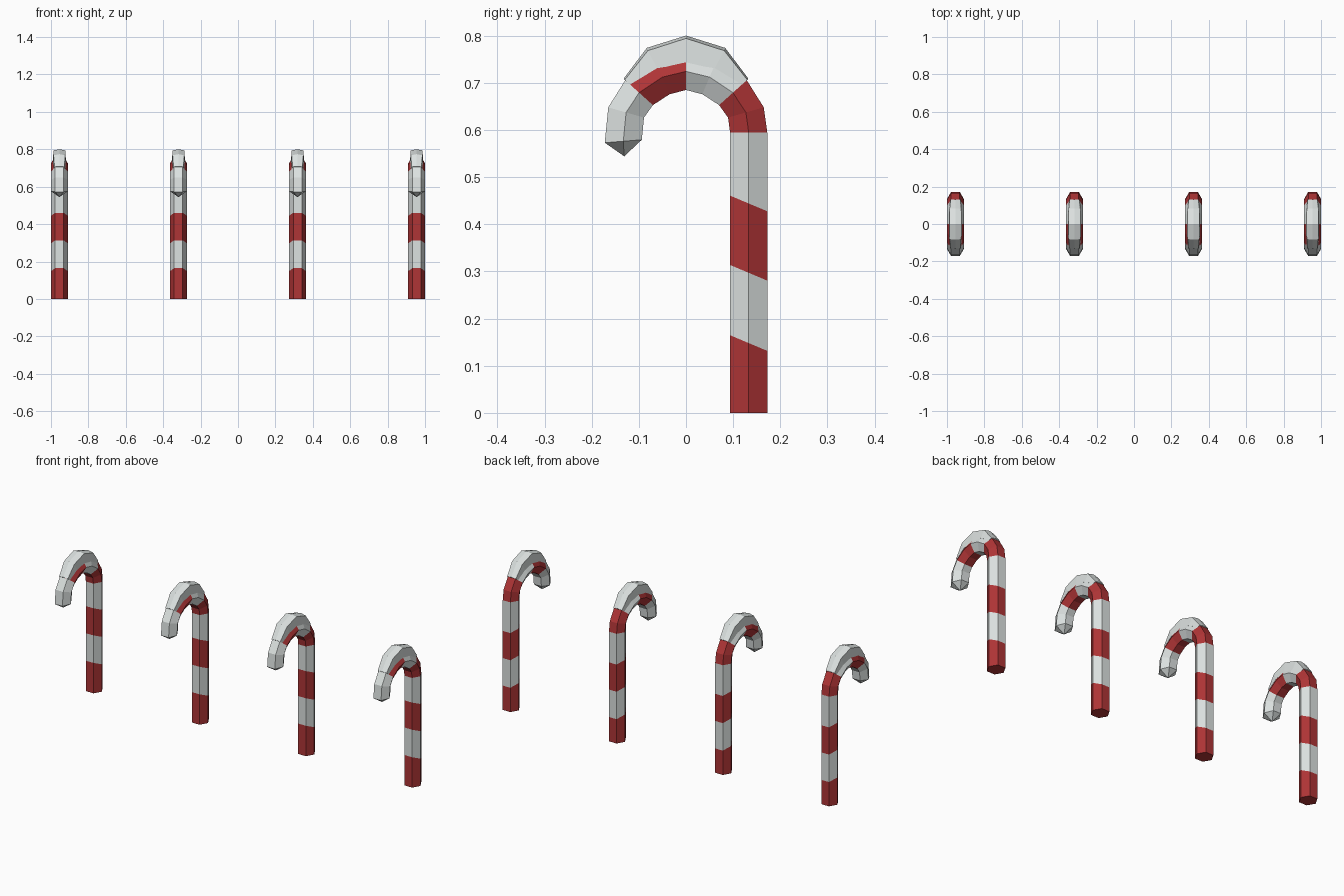
import bpy, bmesh
from math import sin, cos, radians
from mathutils import Vector

if "Cube" in bpy.data.objects:
    bpy.data.objects.remove(bpy.data.objects["Cube"])

R = 0.0455            # hexagon corner radius
SHAFT_Y = 0.133
SHAFT_TOP = 0.594
SPACING = 0.6365
SLOPE = 0.42          # tilt of the stripe edges
STRIPES = (0.148, 0.297, 0.444)


def material(name, rgb):
    m = bpy.data.materials.new(name)
    m.diffuse_color = (*rgb, 1)
    m.use_nodes = True
    m.node_tree.nodes["Principled BSDF"].inputs["Base Color"].default_value = m.diffuse_color
    return m


RED = material("candy_red", (0.43, 0.035, 0.037))
WHITE = material("candy_white", (0.72, 0.76, 0.75))


def hexagon(y, z, angle):
    """Six-sided ring whose outward direction lies at angle in the yz plane."""
    a = radians(angle)
    ring = []
    for k in range(6):
        t = radians(60 * k)
        d = R * sin(t)
        ring.append((R * cos(t), y + d * cos(a), z + d * sin(a)))
    return ring


def loft(rings, tip=None):
    """Join closed rings into a capped tube; face index // n is the segment."""
    bm = bmesh.new()
    loops = [[bm.verts.new(p) for p in ring] for ring in rings]
    n = len(loops[0])
    for i, (a, b) in enumerate(zip(loops, loops[1:])):
        for k in range(n):
            j = (k + 1) % n
            f = bm.faces.new((a[k], a[j], b[j], b[k]))
            f.tag = False
    bm.faces.new(loops[0])
    if tip:
        apex = bm.verts.new(tip)
        for k in range(n):
            bm.faces.new((loops[-1][k], loops[-1][(k + 1) % n], apex))
    else:
        bm.faces.new(loops[-1])
    bm.faces.ensure_lookup_table()
    bmesh.ops.recalc_face_normals(bm, faces=bm.faces[:])
    return bm


def finish(bm, name, mats):
    me = bpy.data.meshes.new(name)
    bm.to_mesh(me)
    bm.free()
    for m in mats:
        me.materials.append(m)
    return me


# Shaft, cut by tilted planes into stripes
bm = loft([hexagon(SHAFT_Y, 0, 0), hexagon(SHAFT_Y, SHAFT_TOP, 0)])
for c in STRIPES:
    bmesh.ops.bisect_plane(bm, geom=bm.verts[:] + bm.edges[:] + bm.faces[:],
                           plane_co=(0, SHAFT_Y, c), plane_no=Vector((0, SLOPE, 1)))
for f in bm.faces:
    p = f.calc_center_median()
    f.material_index = sum(p.z + SLOPE * (p.y - SHAFT_Y) > c for c in STRIPES) % 2
shaft = finish(bm, "cane_shaft", [RED, WHITE])

# Hook, each pair of segments alternating red and white, with a pointed end
half = [(0.133, 0.594, 0), (0.127, 0.637, 16), (0.0995, 0.679, 42), (0.050, 0.712, 67)]
path = half + [(0, 0.724, 90)] + [(-y, z, 180 - a) for y, z, a in reversed(half[1:])]
path.append((-0.133, 0.576, 184.5))
bm = loft([hexagon(*p) for p in path], tip=(0, -0.131, 0.544))
for f in bm.faces:
    segment = f.index // 6
    f.material_index = (segment // 2) % 2 if segment < len(path) - 1 else 1
bm.faces.ensure_lookup_table()
bm.faces[6 * (len(path) - 1)].material_index = 0   # hidden joint with the shaft
hook = finish(bm, "cane_hook", [RED, WHITE])


# White cap lying over the top of the hook
def cap_ring(low, shoulder, crown, side=1):
    pts = [(-low[0], *low[1:]), (-shoulder[0], *shoulder[1:]), (0, *crown),
           shoulder, low]
    return [(x, side * y, z) for x, y, z in pts]


end = ((0.031, 0.119, 0.696), (0.026, 0.130, 0.706), (0.132, 0.709))
middle = ((0.034, 0.061, 0.731), (0.031, 0.081, 0.768), (0.083, 0.774))
top = ((0.0345, 0, 0.740), (0.032, 0, 0.794), (0, 0.800))
bm = loft([cap_ring(*end, -1), cap_ring(*middle, -1), cap_ring(*top),
           cap_ring(*middle), cap_ring(*end)])
cap = finish(bm, "top_cap", [WHITE])

# Row of four canes
for i in range(4):
    for me in (shaft, hook, cap):
        ob = bpy.data.objects.new(f"{me.name}_{i + 1}", me)
        ob.location.x = (i - 1.5) * SPACING
        bpy.context.collection.objects.link(ob)
